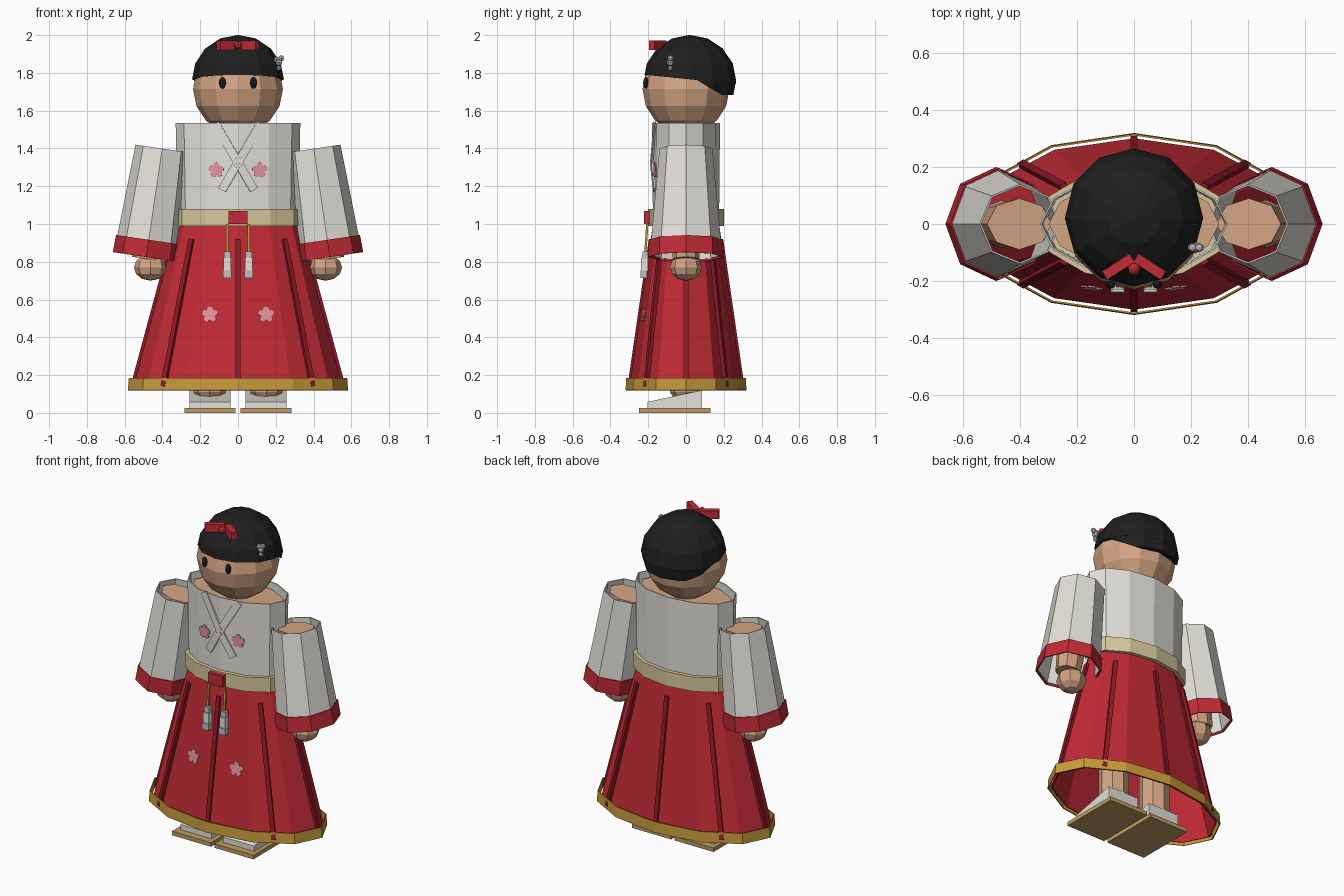
import bpy, bmesh
from math import sin, cos, pi, radians
from mathutils import Vector, Matrix

if "Cube" in bpy.data.objects:
    bpy.data.objects.remove(bpy.data.objects["Cube"])


def material(name, r, g, b):
    m = bpy.data.materials.new(name)
    m.use_nodes = True
    col = [(c / 255) ** 2.2 for c in (r, g, b)] + [1]
    m.diffuse_color = col
    m.node_tree.nodes["Principled BSDF"].inputs["Base Color"].default_value = col
    return m


WHITE = material("cloth white", 226, 224, 216)
SKIN = material("skin", 210, 163, 130)
BLACK = material("hair black", 36, 36, 37)
RED = material("cloth red", 192, 46, 56)
DARK = material("pleat dark red", 140, 30, 42)
GOLD = material("hem gold", 200, 154, 62)
CREAM = material("sash cream", 214, 200, 156)
TAN = material("sandal tan", 188, 155, 98)
PINK = material("blossom pink", 226, 146, 156)
SILVER = material("silver", 192, 192, 194)


def finish(name, bm, mat, matrix=Matrix()):
    me = bpy.data.meshes.new(name)
    bm.to_mesh(me)
    bm.free()
    me.materials.append(mat)
    ob = bpy.data.objects.new(name, me)
    ob.matrix_world = matrix
    bpy.context.collection.objects.link(ob)
    return ob


def tube(name, mat, rings, n=12, capped=False, matrix=Matrix()):
    """Loft elliptical rings (z, rx, ry); open tubes get a thin wall."""
    bm = bmesh.new()
    loops = [[bm.verts.new((rx * cos(2 * pi * i / n), ry * sin(2 * pi * i / n), z))
              for i in range(n)] for z, rx, ry in rings]
    for a, b in zip(loops, loops[1:]):
        for i in range(n):
            j = (i + 1) % n
            bm.faces.new((a[i], a[j], b[j], b[i]))
    if capped:
        bm.faces.new(loops[0][::-1])
        bm.faces.new(loops[-1])
    ob = finish(name, bm, mat, matrix)
    if not capped:
        wall = ob.modifiers.new("wall", 'SOLIDIFY')
        wall.thickness = 0.006
    return ob


def ball(name, mat, loc, size, seg=8, rings=6, cuts=()):
    """Faceted ellipsoid, trimmed by planes (point, normal towards removed side)."""
    bm = bmesh.new()
    bmesh.ops.create_uvsphere(bm, u_segments=seg, v_segments=rings, radius=1)
    bmesh.ops.transform(bm, verts=bm.verts,
                        matrix=Matrix.Translation(loc) @ Matrix.Diagonal((*size, 1)))
    for co, no in cuts:
        cut = bmesh.ops.bisect_plane(bm, geom=bm.verts[:] + bm.edges[:] + bm.faces[:],
                                     plane_co=co, plane_no=no, clear_outer=True)
        edges = [e for e in cut["geom_cut"] if isinstance(e, bmesh.types.BMEdge)]
        bmesh.ops.holes_fill(bm, edges=edges)
    return finish(name, bm, mat)


def box(name, mat, loc, size, turn=0):
    bm = bmesh.new()
    bmesh.ops.create_cube(bm, size=1, matrix=Matrix.Diagonal((*size, 1)))
    return finish(name, bm, mat, Matrix.Translation(loc) @ Matrix.Rotation(turn, 4, 'Z'))


def bar(name, mat, p0, p1, width, depth, normal):
    """Flat strip between two points, facing along normal."""
    p0, p1 = Vector(p0), Vector(p1)
    along = (p1 - p0).normalized()
    side = along.cross(Vector(normal)).normalized()
    rot = Matrix((side, side.cross(along), along)).transposed().to_4x4()
    bm = bmesh.new()
    bmesh.ops.create_cube(bm, size=1, matrix=Matrix.Diagonal((width, depth, (p1 - p0).length, 1)))
    return finish(name, bm, mat, Matrix.Translation((p0 + p1) / 2) @ rot)


def blossom(name, loc, normal, r=0.042):
    """Thin five-petal plate."""
    bm = bmesh.new()
    pts = []
    for i in range(30):
        a = 2 * pi * i / 30
        rad = r * (0.62 + 0.38 * abs(cos(2.5 * a)) ** 0.6)
        pts.append(bm.verts.new((-rad * sin(a), rad * cos(a), 0)))
    face = bm.faces.new(pts)
    up = bmesh.ops.extrude_face_region(bm, geom=[face])["geom"]
    bmesh.ops.translate(bm, vec=(0, 0, 0.007), verts=[v for v in up if isinstance(v, bmesh.types.BMVert)])
    bmesh.ops.recalc_face_normals(bm, faces=bm.faces)
    rot = Vector(normal).to_track_quat('Z', 'Y').to_matrix().to_4x4()
    finish(name, bm, PINK, Matrix.Translation(loc) @ rot)


def skirt_radii(z):
    return 0.327 + (1 - z) * 0.27, 0.175 + (1 - z) * 0.145


# Body under the clothes and the open-topped jacket
tube("body", SKIN, [(0.95, 0.28, 0.14), (1.5, 0.3, 0.155)], capped=True)
tube("neck", SKIN, [(1.48, 0.09, 0.09), (1.6, 0.09, 0.09)], n=8, capped=True)
tube("jacket", WHITE, [(1.0, 0.32, 0.175), (1.535, 0.33, 0.18)])
tube("sash", CREAM, [(0.99, 0.342, 0.2), (1.08, 0.342, 0.2)], capped=True)

# Skirt with hem and raised pleats
tube("skirt", RED, [(z, *skirt_radii(z)) for z in (0.13, 0.42, 0.71, 1.0)])
tube("hem", GOLD, [(0.12, 0.583, 0.32), (0.185, 0.578, 0.317)])
for k in range(8):
    c, s = cos(k * pi / 4), sin(k * pi / 4)
    ends = []
    for z in (0.14, 0.92):
        rx, ry = skirt_radii(z)
        ends.append((rx * c, ry * s, z))
    bar("pleat", DARK, *ends, 0.026, 0.02, (c / rx, s / ry, 0))

# Head, eyes and hair cap with a lower back section
ball("head", SKIN, (0, 0, 1.715), (0.238, 0.23, 0.238), 12, 8)
hair_at, hair_size = (0, 0.02, 1.757), (0.245, 0.246, 0.244)
ball("hair_cap", BLACK, hair_at, hair_size, 12, 8, [((0, -0.22, 1.79), (0, -0.1, -1))])
ball("hair_back", BLACK, hair_at, [v * 0.995 for v in hair_size], 12, 8,
     [((0, 0.07, 1.755), (0, -0.6, -1)), ((0, 0, 1.682), (0, 0, -1))])

# Hair bow and hair pin
for s in (-1, 1):
    box("bow_loop", RED, (s * 0.055, -0.15, 1.947), (0.115, 0.035, 0.05), -s * radians(33))
ball("bow_knot", RED, (0, -0.155, 1.947), (0.022, 0.026, 0.022))
for dx, dz, r in ((-0.012, 0.105, 0.017), (0.012, 0.112, 0.017), (0, 0.09, 0.02), (0, 0.06, 0.014)):
    ball("hair_pin", SILVER, (0.217 + dx, -0.083, 1.765 + dz), (r, r, r), 6, 4)

# Waist knot
box("sash_knot", RED, (0, -0.208, 1.035), (0.1, 0.03, 0.07))

# Everything that exists on both sides
for s in (-1, 1):
    ball("eye", BLACK, (s * 0.082, -0.213, 1.747), (0.018, 0.014, 0.031))

    # Crossed collar, folded over the front ridge of the jacket
    path = [(s * 0.12, -0.163, 1.53), (0, -0.181, 1.325), (-s * 0.085, -0.167, 1.18)]
    bar("collar_upper", WHITE, path[0], path[1], 0.045, 0.012, (s * 0.146, -1, 0))
    bar("collar_lower", WHITE, path[1], path[2], 0.045, 0.012, (-s * 0.146, -1, 0))

    blossom("jacket_blossom", (s * 0.115, -0.16, 1.285), (s * 0.146, -1, 0))
    blossom("skirt_blossom", (s * 0.148, -0.222, 0.52), (s * 0.143, -1, 0.145))

    # Cords and tassels
    x = s * 0.057
    bar("cord", GOLD, (x, -0.205, 1.0), (x, -0.215, 0.85), 0.012, 0.012, (0, -1, 0))
    box("tassel_top", SILVER, (x, -0.216, 0.835), (0.035, 0.03, 0.04))
    box("tassel_body", WHITE, (x, -0.22, 0.785), (0.04, 0.035, 0.07))
    box("tassel_tip", SILVER, (x, -0.224, 0.735), (0.046, 0.035, 0.04))

    # Tilted sleeve, cuff and arm share one frame
    frame = Matrix.Translation((s * 0.483, 0, 0.845)) @ Matrix.Rotation(-s * 0.147, 4, 'Y')
    tube("sleeve", WHITE, [(-0.01, 0.172, 0.192), (0.56, 0.143, 0.14)], 8, matrix=frame)
    tube("cuff", RED, [(-0.02, 0.179, 0.2), (0.072, 0.175, 0.196)], 8, matrix=frame)
    tube("arm", SKIN, [(-0.03, 0.075, 0.07), (0.545, 0.115, 0.09)], 8, True, frame)
    ball("hand", SKIN, (s * 0.463, 0, 0.77), (0.088, 0.085, 0.07))

    # Leg, wedge-shaped sock and flat sandal
    tube("leg", SKIN, [(0.08, 0.065, 0.065), (0.11, 0.085, 0.085), (0.98, 0.1, 0.09)], 8, True,
         Matrix.Translation((s * 0.15, 0, 0)))
    sock = box("sock", WHITE, (s * 0.148, -0.06, 0.07), (0.215, 0.29, 0.1))
    for v in sock.data.vertices:
        if v.co.z > 0 and v.co.y < 0:
            v.co.z = -0.012
    box("sandal", TAN, (s * 0.147, -0.06, 0.0125), (0.27, 0.38, 0.025))
